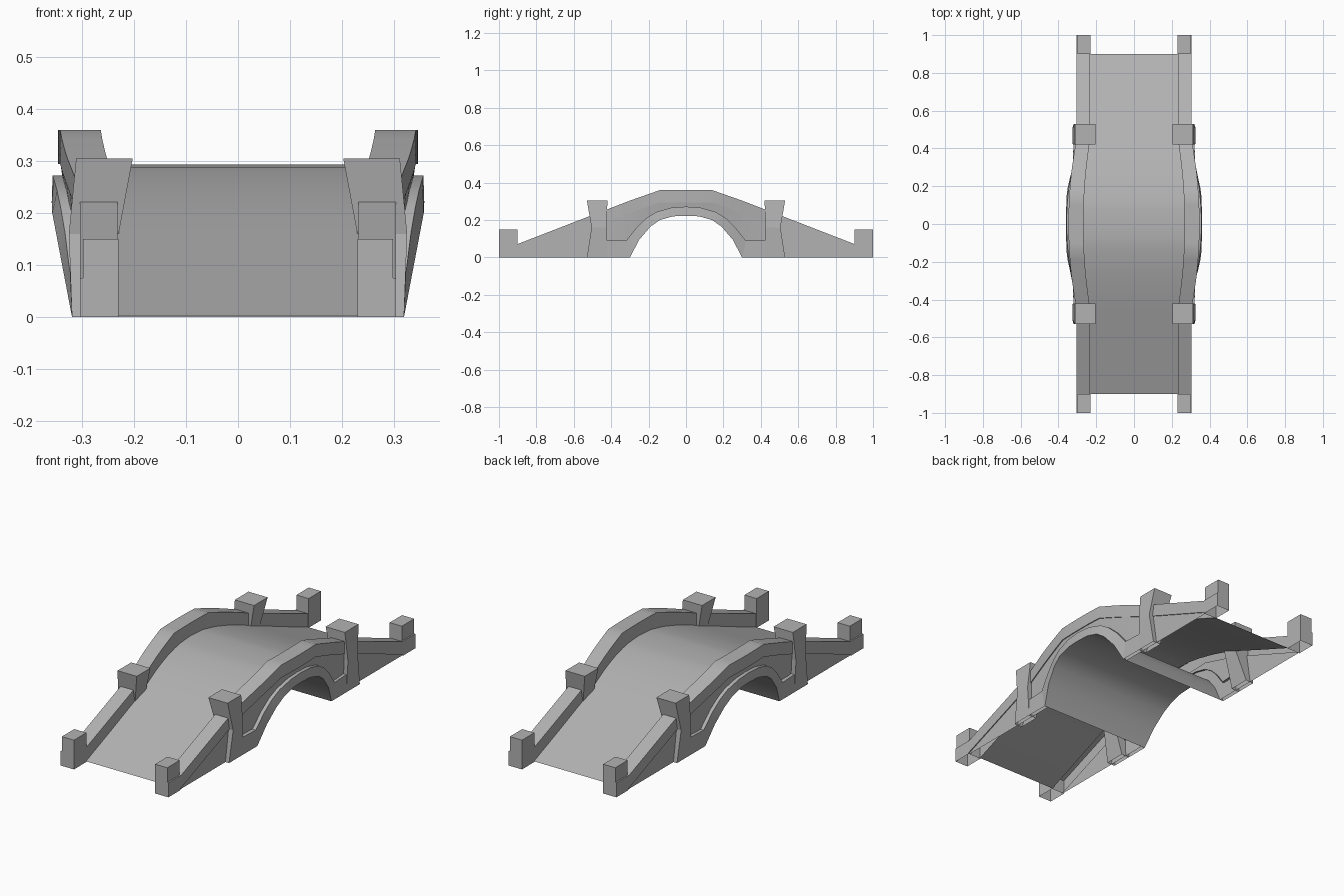
import bpy, bmesh, math

if "Cube" in bpy.data.objects:
    bpy.data.objects.remove(bpy.data.objects["Cube"])


def interp(points, y):
    """Piecewise-linear height at distance |y| from the crown."""
    y = abs(y)
    for (a, za), (b, zb) in zip(points, points[1:]):
        if y <= b:
            return za + (zb - za) * (y - a) / (b - a)
    return points[-1][1]


TOP = [(0, .36), (.14, .36), (.3, .304), (.5, .227), (.9, .072)]
DECK = [(0, .294), (.1, .288), (.2, .268), (.3, .238), (.4, .202), (.5, .163), (.7, .082), (.9, .003)]
ARCH = [(0, .223), (.07, .22), (.14, .2), (.19, .165), (.25, .095), (.3, 0), (.9, 0)]
RING = [(0, .272), (.08, .266), (.16, .243), (.21, .212), (.26, .165), (.32, .09)]

stone = bpy.data.materials.new("grey_stone")
stone.diffuse_color = (.45, .45, .45, 1)
stone.use_nodes = True
stone.node_tree.nodes["Principled BSDF"].inputs["Base Color"].default_value = stone.diffuse_color


def bow(y):
    return max(0, 1 - (y / .45) ** 2)


def inner_x(y):
    return .232 + .036 * bow(y)


def wall_x(y, z):
    return .305 + .042 * bow(y) * min(1, z / .29)


def ring_x(z):
    return min(.359, .32 + .19 * z)


def mirrored(values):
    return [-v for v in reversed(values) if v > 0] + list(values)


def make(name, rows, mirror=False, closed=False, smooth=True):
    """Loft a surface through rows of points; closed makes a capped solid."""
    bm = bmesh.new()
    grid = [[bm.verts.new(p) for p in row] for row in rows]
    for r, s in zip(grid, grid[1:]):
        n = len(r)
        for i in range(n if closed else n - 1):
            j = (i + 1) % n
            bm.faces.new((r[i], r[j], s[j], s[i]))
    if closed:
        bm.faces.new(grid[-1])
    bmesh.ops.remove_doubles(bm, verts=bm.verts, dist=1e-5)
    bmesh.ops.recalc_face_normals(bm, faces=bm.faces)
    mesh = bpy.data.meshes.new(name)
    bm.to_mesh(mesh)
    bm.free()
    mesh.materials.append(stone)
    ob = bpy.data.objects.new(name, mesh)
    bpy.context.collection.objects.link(ob)
    if mirror:
        mod = ob.modifiers.new("mirror", 'MIRROR')
        mod.use_axis = mirror
    if smooth:
        bpy.context.view_layer.objects.active = ob
        ob.select_set(True)
        bpy.ops.object.shade_smooth_by_angle(angle=math.radians(30))
        ob.select_set(False)
    return ob


stations = mirrored([0, .07, .1, .14, .19, .25, .3, .4, .45, .5, .7, .9])

# walkway sheet
make("deck", [[(s * inner_x(y), y, interp(DECK, y)) for s in (-1, 1)] for y in stations])


# hollow parapet walls with a slight coping ledge, bowed outward at the crown
def wall_row(y):
    t, base = interp(TOP, y), interp(ARCH, y)
    ledge = max(t - .065, base)
    return [(inner_x(y), y, interp(DECK, y)),
            (inner_x(y), y, t),
            (wall_x(y, t), y, t),
            (wall_x(y, ledge), y, ledge),
            (wall_x(y, ledge) - .005, y, ledge),
            (wall_x(y, base) - .005, y, base)]


make("parapet_wall", [wall_row(y) for y in stations], (True, False, False))


# raised arch rings joined by the barrel vault under the deck
def vault_row(low, up, sign):
    ly, lz = low
    uy, uz = up
    half = [(wall_x(uy, uz) - .015, sign * uy, uz),
            (wall_x(uy, uz) + .013, sign * uy, uz),
            (ring_x(lz), sign * ly, lz)]
    return [(-x, y, z) for x, y, z in half] + half[::-1]


pairs = list(zip(ARCH[:6], RING))
make("arch_vault", [vault_row(l, u, -1) for l, u in reversed(pairs[1:])]
     + [vault_row(l, u, 1) for l, u in pairs])

# flat feet of the arch rings, running out to the tall posts
make("arch_foot", [[(wall_x(y, .09) - .015, y, .09), (wall_x(y, .09) + .013, y, .09),
                    (ring_x(0), yl, 0)]
                   for y, yl in ((.32, .3), (.43, .43))], (True, True, False), smooth=False)


# posts, open underneath
def post(name, levels):
    make(name, [[(x0, y0, z), (x1, y0, z), (x1, y1, z), (x0, y1, z)]
                for z, x0, x1, y0, y1 in levels], (True, True, False), closed=True, smooth=False)


post("tall_post", [(0, .275, .32, .42, .53), (.16, .23, .326, .425, .505),
                   (.305, .203, .312, .42, .53)])
post("end_post", [(0, .23, .305, .9, 1), (.074, .23, .305, .9, 1),
                  (.075, .23, .299, .9, 1), (.15, .23, .299, .9, 1)])
